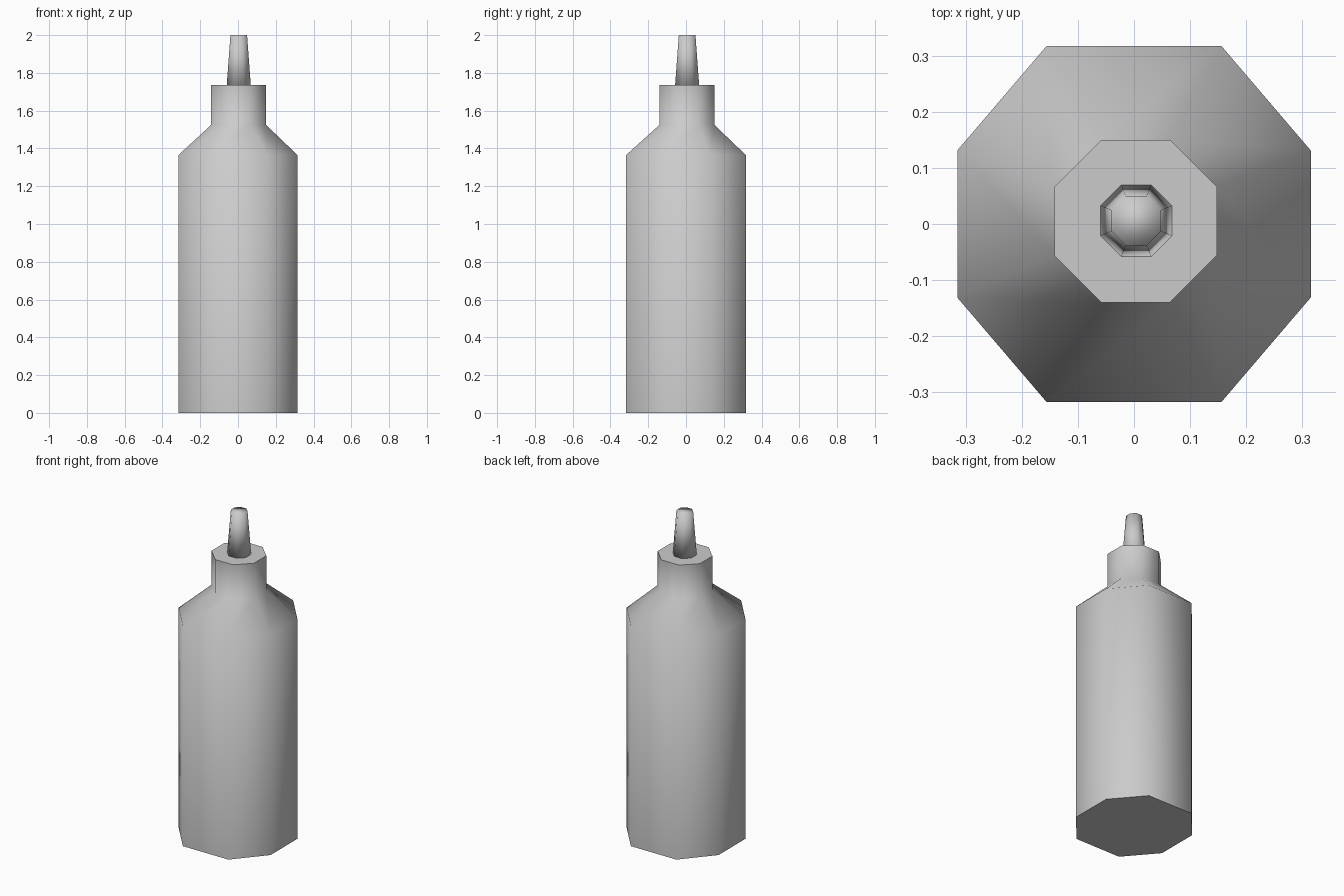
import bpy, bmesh, math

cube = bpy.data.objects.get("Cube")
if cube:
    bpy.data.objects.remove(cube, do_unlink=True)

grey = bpy.data.materials.new("plain grey")
grey.use_nodes = True
colour = (0.6, 0.6, 0.6, 1)
grey.diffuse_color = colour
grey.node_tree.nodes["Principled BSDF"].inputs["Base Color"].default_value = colour


def octagon(half_x, half_y, flat_x, flat_y, centre, z):
    """Eight corners, anticlockwise; flat_x and flat_y are half lengths of the flats."""
    cx, cy = centre
    quarter = [(half_x, flat_y), (flat_x, half_y)]
    pts = quarter + [(-x, y) for x, y in reversed(quarter)]
    pts += [(-x, -y) for x, y in pts]
    return [(cx + x, cy + y, z) for x, y in pts]


def loft(name, rings, angle):
    """Skin a stack of octagons, capped at both ends."""
    bm = bmesh.new()
    loops = [[bm.verts.new(p) for p in ring] for ring in rings]
    for low, high in zip(loops, loops[1:]):
        for i in range(len(low)):
            j = (i + 1) % len(low)
            bm.faces.new((low[i], low[j], high[j], high[i]))
    bm.faces.new(loops[0][::-1])
    bm.faces.new(loops[-1])
    bmesh.ops.recalc_face_normals(bm, faces=bm.faces[:])
    mesh = bpy.data.meshes.new(name)
    bm.to_mesh(mesh)
    bm.free()
    mesh.materials.append(grey)
    obj = bpy.data.objects.new(name, mesh)
    bpy.context.collection.objects.link(obj)
    bpy.ops.object.select_all(action='DESELECT')
    obj.select_set(True)
    bpy.context.view_layer.objects.active = obj
    bpy.ops.object.shade_smooth_by_angle(angle=math.radians(angle))
    return obj


# Bottle: straight body, sloping shoulder and neck, crisp at base and rim
middle = (0.003, 0.005)
loft("bottle_body", [
    octagon(0.315, 0.317, 0.156, 0.131, (0, 0), 0),
    octagon(0.315, 0.317, 0.156, 0.131, (0, 0), 1.365),
    octagon(0.145, 0.145, 0.061, 0.061, middle, 1.525),
    octagon(0.145, 0.145, 0.061, 0.061, middle, 1.735),
], 65)

# Nozzle: tapered spout, softly shaded over the tip
tip = (0.004, 0.006)
loft("nozzle", [
    octagon(0.064, 0.064, 0.027, 0.027, tip, 1.73),
    octagon(0.044, 0.044, 0.019, 0.019, tip, 2.0),
], 180)
